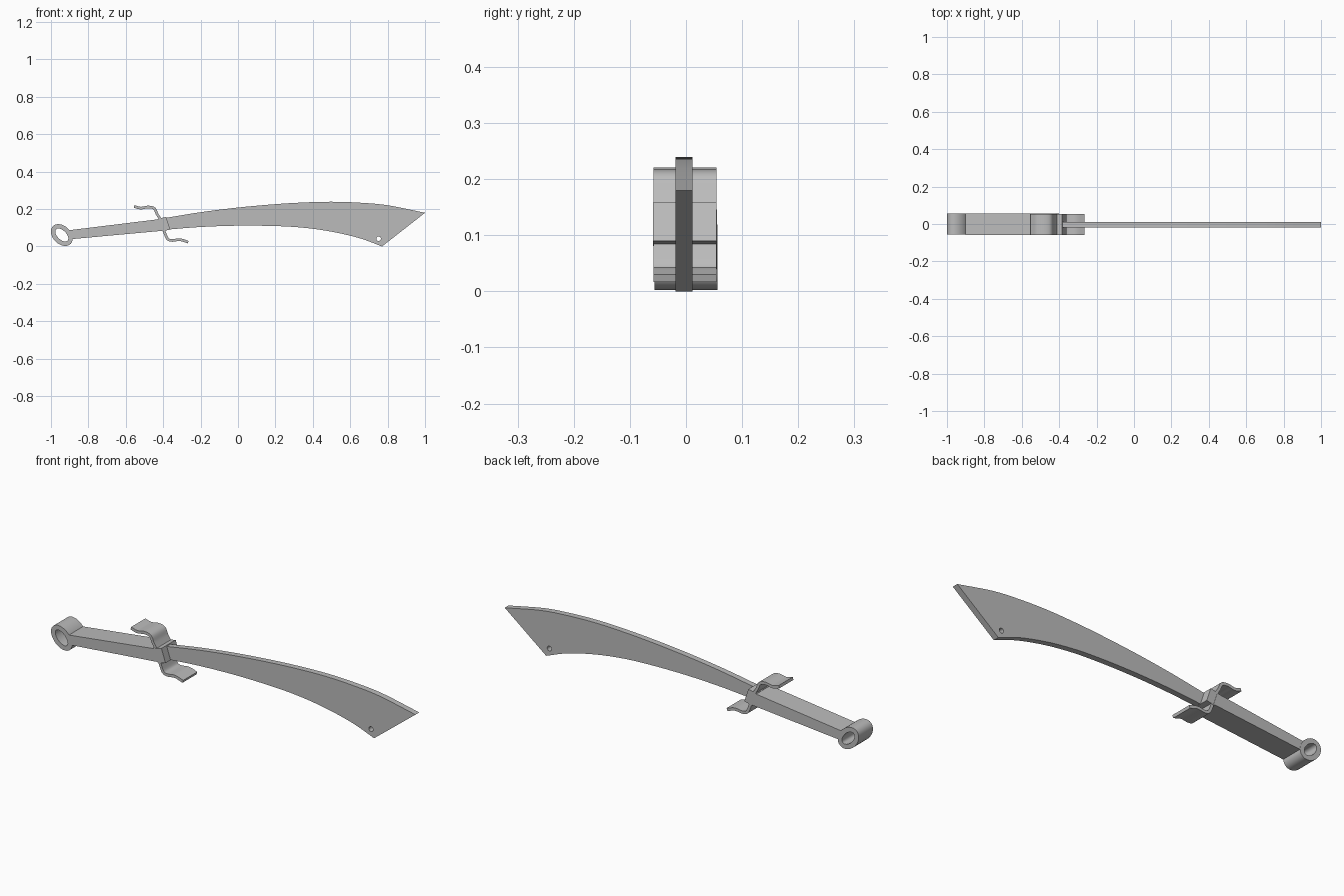
import bpy
import bmesh
from math import cos, sin, pi, radians
from mathutils import Vector

if "Cube" in bpy.data.objects:
    bpy.data.objects.remove(bpy.data.objects["Cube"], do_unlink=True)

steel = bpy.data.materials.new("plain grey")
GREY = (0.5, 0.5, 0.5, 1)
steel.use_nodes = True
steel.diffuse_color = GREY
steel.node_tree.nodes["Principled BSDF"].inputs["Base Color"].default_value = GREY


def smooth_path(points, steps=6):
    """Catmull-Rom curve through 2D points."""
    p = [Vector(q) for q in points]
    p = [2 * p[0] - p[1]] + p + [2 * p[-1] - p[-2]]
    out = []
    for a, b, c, d in zip(p, p[1:], p[2:], p[3:]):
        for i in range(steps):
            t = i / steps
            out.append(0.5 * (2 * b + (c - a) * t + (2 * a - 5 * b + 4 * c - d) * t**2
                              + (3 * b - a - 3 * c + d) * t**3))
    return out + [p[-2]]


def ellipse(centre, a, b, tilt=0, count=32):
    pts = []
    for i in range(count):
        u, v = a * cos(2 * pi * i / count), b * sin(2 * pi * i / count)
        pts.append(Vector((centre[0] + u * cos(tilt) - v * sin(tilt),
                           centre[1] + u * sin(tilt) + v * cos(tilt))))
    return pts


def ribbon(path, thickness):
    """Closed outline of a strip that follows a path."""
    left, right = [], []
    for i, p in enumerate(path):
        t = (path[min(i + 1, len(path) - 1)] - path[max(i - 1, 0)]).normalized()
        n = Vector((-t.y, t.x)) * thickness / 2
        left.append(p + n)
        right.append(p - n)
    return left + right[::-1]


def plate(name, outlines, width, y=0.0):
    """Extrude an x-z profile (further outlines are holes) along y."""
    curve = bpy.data.curves.new(name, "CURVE")
    curve.dimensions = "2D"
    curve.fill_mode = "BOTH"
    curve.extrude = width / 2
    for outline in outlines:
        s = curve.splines.new("POLY")
        s.points.add(len(outline) - 1)
        for sp, p in zip(s.points, outline):
            sp.co = (p[0], p[1], 0, 1)
        s.use_cyclic_u = True
    temp = bpy.data.objects.new(name + "_profile", curve)
    bpy.context.collection.objects.link(temp)
    deps = bpy.context.evaluated_depsgraph_get()
    mesh = bpy.data.meshes.new_from_object(temp.evaluated_get(deps))
    bpy.data.objects.remove(temp, do_unlink=True)

    # stand the profile upright and weld caps to sides
    bm = bmesh.new()
    bm.from_mesh(mesh)
    for v in bm.verts:
        v.co = (v.co.x, y - v.co.z, v.co.y)
    bmesh.ops.remove_doubles(bm, verts=bm.verts, dist=1e-5)
    bmesh.ops.recalc_face_normals(bm, faces=bm.faces)
    bm.to_mesh(mesh)
    bm.free()
    mesh.materials.clear()
    mesh.materials.append(steel)
    obj = bpy.data.objects.new(name, mesh)
    bpy.context.collection.objects.link(obj)
    bpy.ops.object.select_all(action="DESELECT")
    obj.select_set(True)
    bpy.context.view_layer.objects.active = obj
    bpy.ops.object.shade_smooth_by_angle(angle=radians(30))
    return obj


# Curved blade with a small hole near the lower tip
spine = smooth_path([(-0.39, 0.152), (-0.2, 0.183), (0, 0.208), (0.2, 0.226), (0.35, 0.235),
                     (0.5, 0.239), (0.65, 0.234), (0.8, 0.22), (1, 0.18)])
edge = smooth_path([(0.77, 0), (0.65, 0.044), (0.5, 0.079), (0.35, 0.1),
                    (0.2, 0.109), (0, 0.111), (-0.2, 0.104), (-0.38, 0.09)])
plate("blade", [spine + edge, ellipse((0.752, 0.041), 0.012, 0.012, 0, 16)], 0.03, -0.0035)

# Straight grip and the collar block at its end
plate("grip", [[(-0.9, 0.087), (-0.42, 0.146), (-0.4, 0.084), (-0.893, 0.039)]], 0.113, -0.001)
plate("collar", [[(-0.43, 0.147), (-0.385, 0.158), (-0.362, 0.09), (-0.405, 0.081)]], 0.113, -0.002)

# Two curled guard wings
upper = [(-0.555, 0.214), (-0.52, 0.205), (-0.48, 0.211), (-0.448, 0.203), (-0.432, 0.172), (-0.412, 0.14)]
lower = [(-0.4, 0.1), (-0.39, 0.068), (-0.375, 0.039), (-0.35, 0.032), (-0.31, 0.036), (-0.266, 0.023)]
for name, path in (("upper_guard", upper), ("lower_guard", lower)):
    plate(name, [ribbon(smooth_path(path), 0.014)], 0.112, -0.002)

# Oval pommel ring, tilted
RING = (-0.942, 0.061)
plate("pommel_ring", [ellipse(RING, 0.067, 0.048, -pi / 4), ellipse(RING, 0.043, 0.024, -pi / 4)], 0.113)
